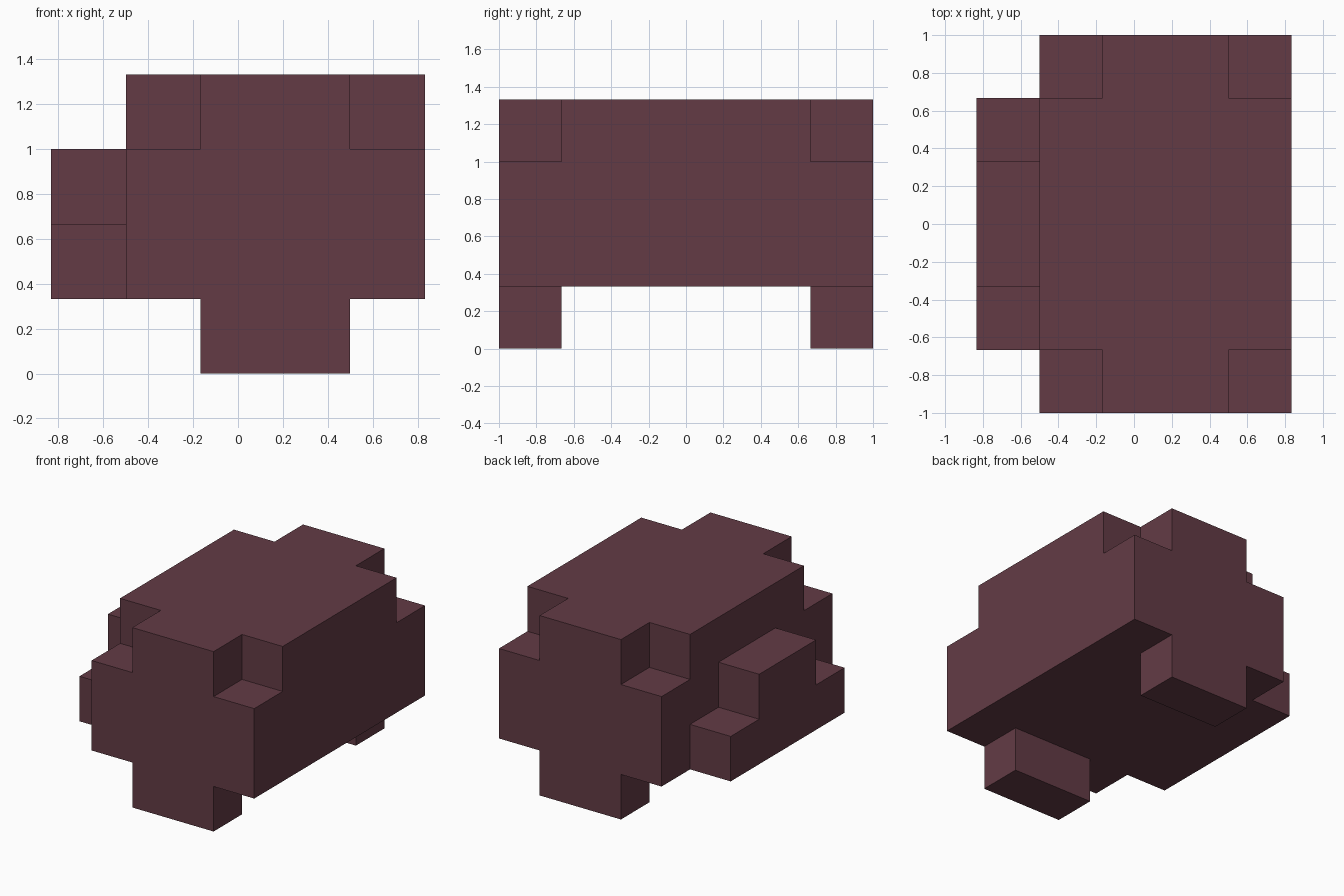
import bpy
import bmesh
from math import radians
from mathutils import Vector

cube = bpy.data.objects.get("Cube")
if cube:
    bpy.data.objects.remove(cube, do_unlink=True)

UNIT = 1 / 3
ORIGIN = Vector((-2.5, -3, 0))  # grid corner, in blocks

mat = bpy.data.materials.new("dark_maroon")
mat.use_nodes = True
color = (0.125, 0.044, 0.060, 1)
mat.diffuse_color = color
mat.node_tree.nodes["Principled BSDF"].inputs["Base Color"].default_value = color


def block(x, y, z):
    """Grid cells filled by a box given as (start, end) ranges."""
    return {(i, j, k) for i in range(*x) for j in range(*y) for k in range(*z)}


# Long central trunk
cells = block((1, 5), (1, 5), (1, 4))
# Matching front and back ends: wide shoulders, raised crest and a foot
for end in ((0, 1), (5, 6)):
    cells |= block((1, 5), end, (1, 3))
    cells |= block((2, 4), end, (0, 4))
# Stepped pod on the right side
cells |= block((0, 1), (1, 5), (1, 2))
cells |= block((0, 1), (2, 4), (1, 3))


def block_shell(name, cells):
    """One closed skin around the cells, with flat areas merged."""
    bm = bmesh.new()
    for cell in cells:
        for axis in range(3):
            for side in (-1, 1):
                normal = Vector((0, 0, 0))
                normal[axis] = side
                base = Vector(cell)
                if tuple(int(c) for c in base + normal) in cells:
                    continue
                u, v = Vector((0, 0, 0)), Vector((0, 0, 0))
                u[(axis + 1) % 3] = v[(axis + 2) % 3] = 0.5
                if side < 0:
                    u, v = v, u
                mid = base + Vector((0.5, 0.5, 0.5)) + normal * 0.5 + ORIGIN
                corners = (mid - u - v, mid + u - v, mid + u + v, mid - u + v)
                bm.faces.new([bm.verts.new(c * UNIT) for c in corners])
    bmesh.ops.remove_doubles(bm, verts=bm.verts, dist=0.001)
    bmesh.ops.dissolve_limit(bm, angle_limit=radians(1), verts=bm.verts, edges=bm.edges)
    mesh = bpy.data.meshes.new(name)
    bm.to_mesh(mesh)
    bm.free()
    mesh.materials.append(mat)
    obj = bpy.data.objects.new(name, mesh)
    bpy.context.collection.objects.link(obj)
    return obj


block_shell("stepped_block_body", cells)
